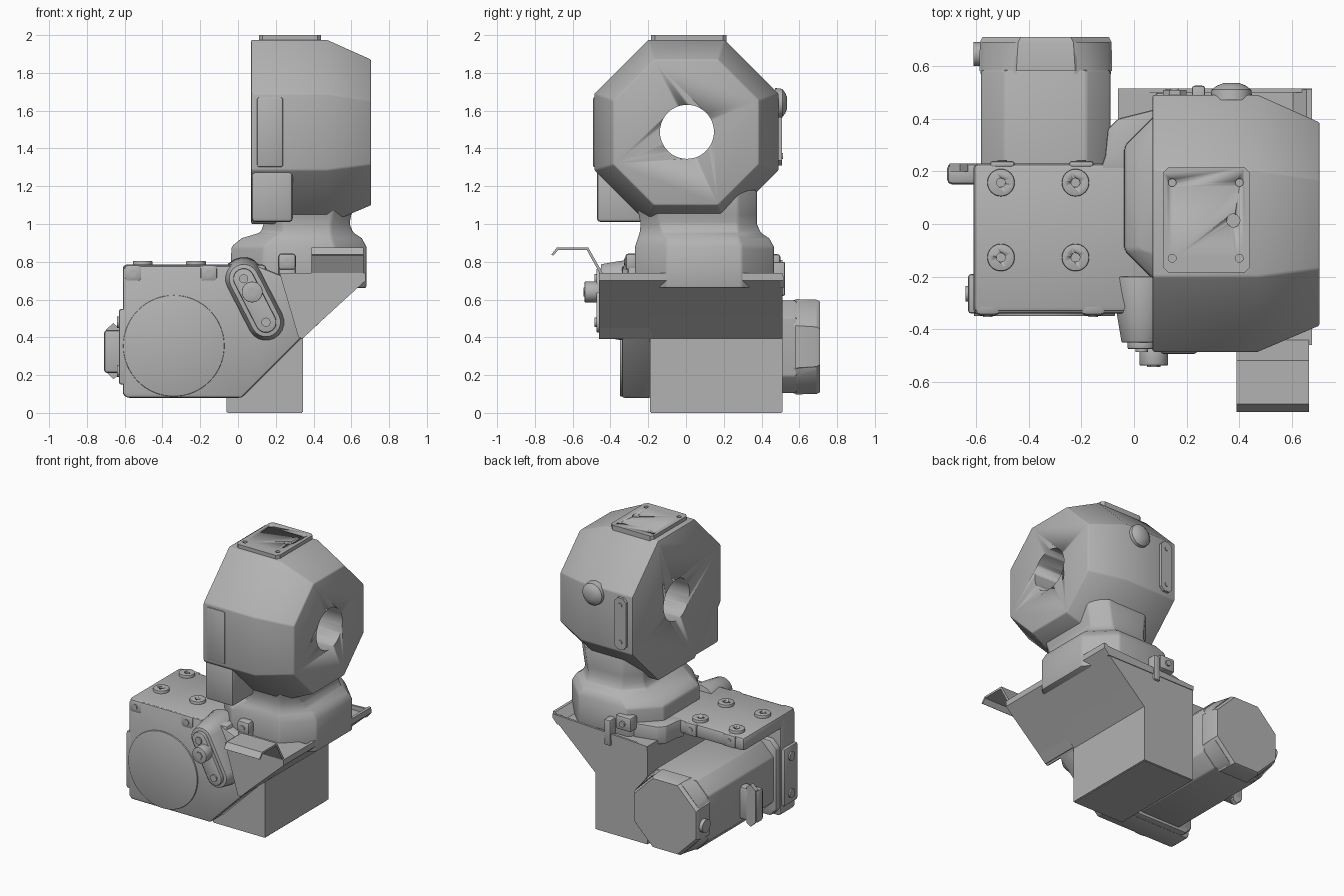
import bpy, bmesh, math

cube = bpy.data.objects.get("Cube")
if cube:
    bpy.data.objects.remove(cube, do_unlink=True)

grey = bpy.data.materials.new("machine_grey")
grey.use_nodes = True
COLOUR = (0.45, 0.45, 0.45, 1)
grey.diffuse_color = COLOUR
grey.node_tree.nodes["Principled BSDF"].inputs["Base Color"].default_value = COLOUR


def place(axis, u, v, d):
    return {"x": (d, u, v), "y": (u, d, v), "z": (u, v, d)}[axis]


def loft(name, axis, rings, bevel=0.0):
    """Skin a list of (depth, outline) sections along an axis and cap both ends."""
    bm = bmesh.new()
    loops = [[bm.verts.new(place(axis, u, v, d)) for u, v in pts] for d, pts in rings]
    n = len(loops[0])
    for a, b in zip(loops, loops[1:]):
        for i in range(n):
            j = (i + 1) % n
            bm.faces.new((a[i], a[j], b[j], b[i]))
    bm.faces.new(loops[0][::-1])
    bm.faces.new(loops[-1])
    bmesh.ops.recalc_face_normals(bm, faces=bm.faces)
    mesh = bpy.data.meshes.new(name)
    bm.to_mesh(mesh)
    bm.free()
    mesh.materials.append(grey)
    ob = bpy.data.objects.new(name, mesh)
    bpy.context.collection.objects.link(ob)
    bpy.ops.object.select_all(action="DESELECT")
    ob.select_set(True)
    bpy.context.view_layer.objects.active = ob
    if bevel:
        mod = ob.modifiers.new("soft_edges", "BEVEL")
        mod.width, mod.segments, mod.limit_method = bevel, 2, "ANGLE"
        bpy.ops.object.modifier_apply(modifier=mod.name)
    bpy.ops.object.shade_smooth_by_angle(angle=math.radians(35))
    return ob


def prism(name, axis, pts, a, b, bevel=0.0):
    return loft(name, axis, [(a, pts), (b, pts)], bevel)


def box(name, x0, x1, y0, y1, z0, z1, bevel=0.0):
    return prism(name, "z", [(x0, y0), (x1, y0), (x1, y1), (x0, y1)], z0, z1, bevel)


def circle(u, v, r, n=32):
    return [(u + r * math.cos(math.tau * i / n), v + r * math.sin(math.tau * i / n)) for i in range(n)]


def octagon(u0, u1, v0, v1, c):
    return [(u0 + c, v0), (u1 - c, v0), (u1, v0 + c), (u1, v1 - c),
            (u1 - c, v1), (u0 + c, v1), (u0, v1 - c), (u0, v0 + c)]


def capsule(p, q, r, n=10):
    t = math.atan2(q[1] - p[1], q[0] - p[0])
    return [(c[0] + r * math.cos(t + s + math.pi * i / n), c[1] + r * math.sin(t + s + math.pi * i / n))
            for c, s in ((q, -math.pi / 2), (p, math.pi / 2)) for i in range(n + 1)]


def cut(target, cutter):
    mod = target.modifiers.new("hole", "BOOLEAN")
    mod.operation, mod.object, mod.solver = "DIFFERENCE", cutter, "EXACT"
    bpy.ops.object.select_all(action="DESELECT")
    bpy.context.view_layer.objects.active = target
    target.select_set(True)
    bpy.ops.object.modifier_apply(modifier=mod.name)
    bpy.data.objects.remove(cutter, do_unlink=True)


# Octagonal head with a bore straight through
outer = octagon(-0.485, 0.49, 1.0, 1.975, 0.285)
inner = octagon(-0.385, 0.385, 1.1, 1.87, 0.215)
head = loft("head", "x", [(0.07, outer), (0.47, outer), (0.705, inner)], 0.008)
cut(head, prism("bore_cutter", "x", circle(0.005, 1.488, 0.143, 48), -0.2, 1.0))

# Head plates, screws and caps
top_plate = prism("top_plate", "z", octagon(0.11, 0.44, -0.185, 0.215, 0.02), 1.96, 2.0)
for x in (0.145, 0.4):
    for y in (-0.13, 0.157):
        cut(top_plate, prism("screw_cutter", "z", circle(x, y, 0.015, 16), 1.985, 2.1))
cut(top_plate, prism("port_cutter", "z", circle(0.377, 0.013, 0.025, 20), 1.98, 2.1))
box("front_cover", 0.1, 0.24, -0.493, -0.45, 1.3, 1.672, 0.012)
box("lower_cover", 0.072, 0.29, -0.472, -0.15, 1.01, 1.305, 0.02)
prism("back_plate", "y", octagon(0.11, 0.2, 1.31, 1.67, 0.025), 0.47, 0.508)
for z in (1.36, 1.62):
    prism("back_plate_screw", "y", circle(0.155, z, 0.016, 16), 0.5, 0.514)
loft("back_cap", "y", [(0.47, circle(0.37, 1.64, 0.08)), (0.51, circle(0.37, 1.64, 0.075)),
                       (0.525, circle(0.37, 1.64, 0.055)), (0.535, circle(0.37, 1.64, 0.03))])

# Neck and flared collar
loft("neck_collar", "z", [
    (0.66, octagon(-0.04, 0.68, -0.27, 0.465, 0.17)),
    (0.88, octagon(-0.035, 0.68, -0.27, 0.465, 0.17)),
    (0.925, octagon(0.02, 0.655, -0.255, 0.44, 0.16)),
    (0.955, octagon(0.12, 0.61, -0.245, 0.395, 0.12)),
    (1.0, octagon(0.135, 0.59, -0.24, 0.375, 0.1)),
    (1.05, octagon(0.135, 0.6, -0.25, 0.375, 0.1)),
    (1.18, octagon(0.12, 0.62, -0.28, 0.375, 0.1))], 0.012)

# Gear housing with its upper deck
prism("gear_housing", "y", [(-0.61, 0.1), (-0.59, 0.08), (0.02, 0.08), (0.35, 0.41), (0.3, 0.7),
                           (0.1, 0.78), (-0.59, 0.78), (-0.61, 0.76)], -0.34, -0.18, 0.015)
box("deck", -0.61, 0.15, -0.335, 0.23, 0.69, 0.785, 0.02)
prism("deck_fillet", "z", [(-0.13, 0.2), (-0.11, 0.26), (-0.1, 0.36), (-0.06, 0.4), (0.1, 0.44), (0.1, 0.2)],
      0.66, 0.784, 0.01)
prism("round_cover", "y", circle(-0.34, 0.355, 0.268, 64), -0.35, -0.32, 0.005)
for x in (-0.505, -0.222):
    for y in (-0.127, 0.157):
        boss = prism("deck_boss", "z", circle(x, y, 0.052), 0.76, 0.805, 0.005)
        cut(boss, prism("boss_cutter", "z", circle(x, y, 0.017, 16), 0.79, 0.9))
for x, y, z in ((-0.555, -0.335, 0.74), (-0.155, -0.335, 0.74), (0.26, -0.31, 0.8),
                (-0.5, 0.225, 0.74), (-0.2, 0.225, 0.74)):
    box("lug", x - 0.048, x + 0.048, y - 0.012, y + 0.06 if y < 0 else y + 0.015, z - 0.045, z + 0.045, 0.02)
    s = -1 if y < 0 else 1
    prism("lug_screw", "y", circle(x, z, 0.018, 16), y, y + s * 0.018)
box("lug_web", 0.215, 0.305, -0.31, -0.2, 0.6, 0.8, 0.015)

# Front boss and the clamped link arm
top_pin, low_pin = (0.03, 0.71), (0.148, 0.48)
loft("link_boss", "y", [(-0.2, capsule(top_pin, low_pin, 0.115)), (-0.35, capsule(top_pin, low_pin, 0.095)),
                        (-0.45, capsule(top_pin, low_pin, 0.078))], 0.004)
prism("link_arm", "y", capsule(top_pin, low_pin, 0.055), -0.475, -0.44, 0.006)
prism("link_knob", "y", circle(0.075, 0.64, 0.055), -0.537, -0.46, 0.004)
prism("knob_hex", "y", circle(0.075, 0.64, 0.026, 6), -0.543, -0.53)
for x, z in (top_pin, low_pin):
    prism("link_pin", "y", circle(x, z, 0.024, 20), -0.485, -0.46)

# Chip tray, its sloped chute and the bent handle
prism("tray", "y", [(-0.06, 0.005), (0.343, 0.005), (0.343, 0.395), (0.66, 0.69), (-0.06, 0.69)], -0.19, 0.51)
prism("tray_foot", "y", [(-0.055, 0), (0.338, 0), (0.338, 0.02), (-0.055, 0.02)], -0.185, 0.505)
prism("chute_slope", "y", [(0.335, 0.39), (0.675, 0.7), (0.675, 0.74), (0.655, 0.74), (0.32, 0.42)], -0.46, 0.51)
prism("chute_front", "y", [(0.32, 0.4), (0.35, 0.4), (0.675, 0.72), (0.655, 0.74), (0.22, 0.74)], -0.46, -0.18)
prism("tray_back_rim", "y", [(-0.06, 0.66), (0.64, 0.66), (0.675, 0.7), (0.675, 0.725), (-0.06, 0.69)], 0.5, 0.515)
prism("handle", "x", [(-0.713, 0.838), (-0.683, 0.876), (-0.518, 0.876), (-0.44, 0.74), (-0.455, 0.735),
                      (-0.525, 0.862), (-0.678, 0.862), (-0.703, 0.832)], 0.39, 0.665)
box("back_bracket", 0.08, 0.2, 0.42, 0.5, 0.74, 0.84, 0.015)
prism("back_bracket_screw", "y", circle(0.14, 0.79, 0.02, 16), 0.49, 0.512)
box("back_latch", 0.22, 0.27, 0.44, 0.525, 0.62, 0.8, 0.01)

# Motor lying under the deck, with flange, end cap and corner fins
MX, MZ = -0.335, 0.35


def motor_section(r, c):
    return octagon(MX - r, MX + r, MZ - r, MZ + r, c)


prism("motor_flange", "y", motor_section(0.265, 0.05), -0.22, -0.14, 0.015)
prism("motor_body", "y", motor_section(0.245, 0.09), -0.16, 0.585, 0.01)
loft("motor_cap", "y", [(0.58, motor_section(0.252, 0.14)), (0.69, motor_section(0.25, 0.145)),
                        (0.71, motor_section(0.24, 0.145))])
for sx in (-1, 1):
    for sz in (-1, 1):
        corner = [(MX + sx * u, MZ + sz * v) for u, v in ((0.11, 0.248), (0.16, 0.235), (0.235, 0.16), (0.248, 0.11))]
        tip = [(MX + sx * u, MZ + sz * v) for u, v in ((0.11, 0.248), (0.125, 0.236), (0.236, 0.125), (0.248, 0.11))]
        loft("motor_fin", "y", [(0.57, corner), (0.69, tip)])
box("motor_connector", -0.71, -0.56, 0.15, 0.23, 0.21, 0.44, 0.02)
prism("connector_tab", "y", [(-0.7, 0.22), (-0.66, 0.18), (-0.63, 0.2), (-0.63, 0.45), (-0.66, 0.475), (-0.7, 0.44)],
      0.2, 0.23)
prism("cable_port", "x", circle(0.645, 0.33, 0.045), -0.61, -0.55)
box("flange_clamp", -0.63, -0.58, -0.34, -0.19, 0.15, 0.55, 0.012)
for z in (0.22, 0.48):
    prism("clamp_bolt", "x", circle(-0.265, z, 0.03, 20), -0.64, -0.61)
